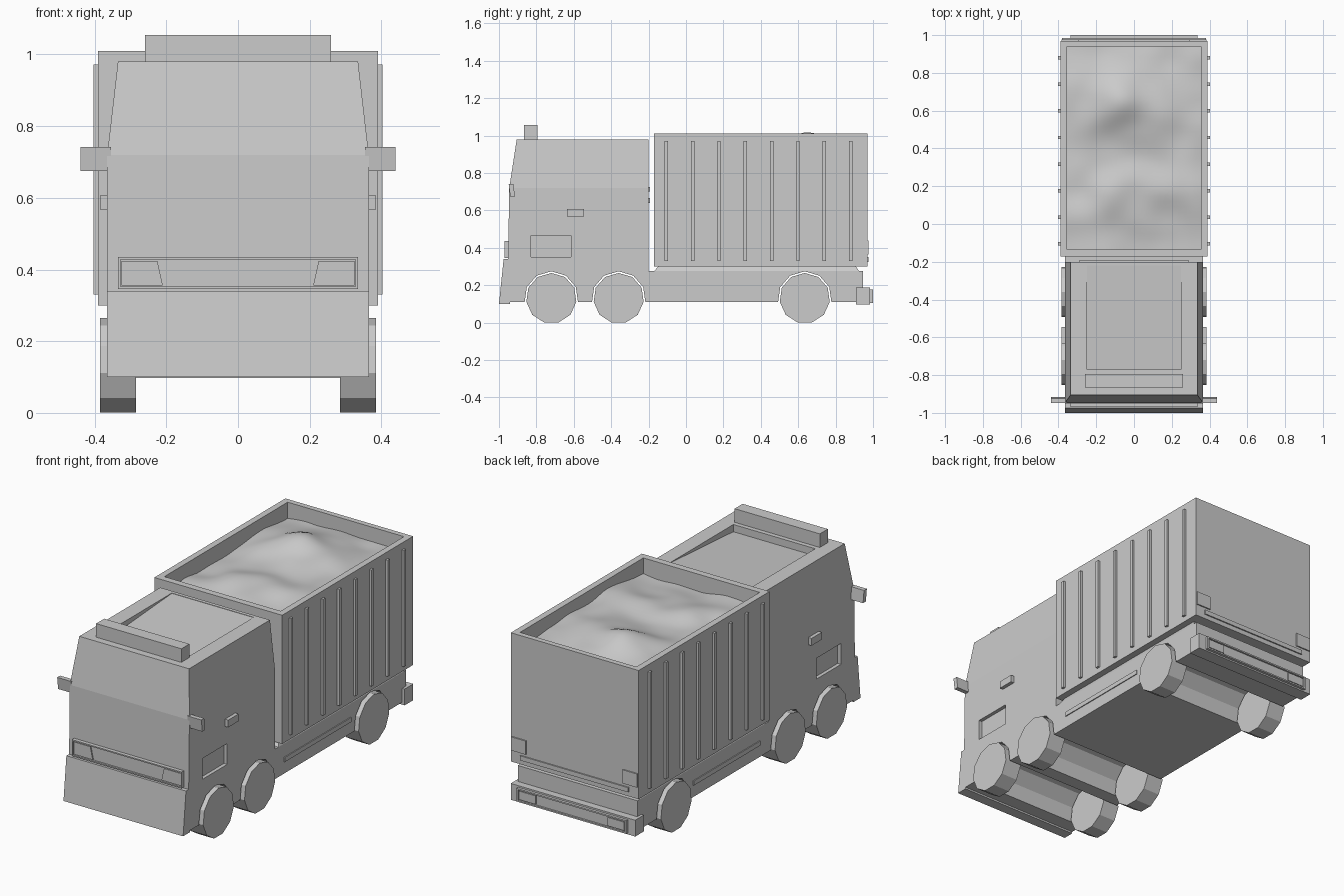
import bpy, bmesh, math
from mathutils import noise, Vector

if "Cube" in bpy.data.objects:
    bpy.data.objects.remove(bpy.data.objects["Cube"], do_unlink=True)

grey = bpy.data.materials.new("plain_grey")
grey.use_nodes = True
grey.diffuse_color = (0.6, 0.6, 0.6, 1)
grey.node_tree.nodes["Principled BSDF"].inputs["Base Color"].default_value = (0.6, 0.6, 0.6, 1)


def finish(name, bm):
    bmesh.ops.recalc_face_normals(bm, faces=bm.faces)
    mesh = bpy.data.meshes.new(name)
    bm.to_mesh(mesh)
    bm.free()
    mesh.materials.append(grey)
    obj = bpy.data.objects.new(name, mesh)
    bpy.context.collection.objects.link(obj)
    return obj


def loft(name, *rings, sides=(1,)):
    """Stack rectangles (z, x0, x1, y0, y1); sides=(1, -1) also mirrors across x."""
    bm = bmesh.new()
    for s in sides:
        loops = [[bm.verts.new((s * x, y, z)) for x, y in
                  ((x0, y0), (x1, y0), (x1, y1), (x0, y1))] for z, x0, x1, y0, y1 in rings]
        bm.faces.new(loops[0])
        bm.faces.new(loops[-1])
        for a, b in zip(loops, loops[1:]):
            for i in range(4):
                j = (i + 1) % 4
                bm.faces.new((a[i], a[j], b[j], b[i]))
    return finish(name, bm)


def box(name, x, y, z, sides=(1,)):
    return loft(name, (z[0], *x, *y), (z[1], *x, *y), sides=sides)


def drum(name, y, radius, x0, x1, sides=(1,)):
    """Eleven-sided drum lying along x, flat side down."""
    bm = bmesh.new()
    for s in sides:
        ends = [[bm.verts.new((s * x, y + radius * math.sin(a), 0.13 + radius * math.cos(a)))
                 for a in (math.tau * k / 11 for k in range(11))] for x in (x0, x1)]
        for end in ends:
            bm.faces.new(end)
        for i in range(11):
            j = (i + 1) % 11
            bm.faces.new((ends[0][i], ends[0][j], ends[1][j], ends[1][i]))
    return finish(name, bm)


def cut(obj, *cutters):
    for cutter in cutters:
        mod = obj.modifiers.new("cut", "BOOLEAN")
        mod.operation, mod.solver, mod.object = "DIFFERENCE", "EXACT", cutter
        bpy.context.view_layer.objects.active = obj
        bpy.ops.object.modifier_apply(modifier=mod.name)
        bpy.data.objects.remove(cutter, do_unlink=True)


BOTH = (1, -1)
AXLES = {"front": -0.72, "middle": -0.36, "rear": 0.635}


def arch(axle):
    return drum("arch_cutter", AXLES[axle], 0.144, -0.6, 0.6)


# Cab with wheel arches, sloping roof recess and side panels
cab = loft("cab", (0.11, -0.365, 0.365, -0.955, -0.2),
           (0.72, -0.365, 0.365, -0.945, -0.2),
           (0.98, -0.335, 0.335, -0.905, -0.2))
roof_cut = box("roof_cutter", (-0.25, 0.25), (-0.77, -0.22), (0.94, 1.1))
for v in roof_cut.data.vertices:
    if v.co.z < 1 and v.co.y > -0.5:
        v.co.z = 0.978
cut(cab, arch("front"), arch("middle"), roof_cut,
    box("panel_cutter", (0.345, 0.5), (-0.83, -0.615), (0.35, 0.465), BOTH))

# Cab fittings
box("roof_light_bar", (-0.26, 0.26), (-0.865, -0.795), (0.975, 1.055))
loft("mirrors", (0.675, 0.355, 0.44, -0.94, -0.915),
     (0.742, 0.355, 0.44, -0.948, -0.923), sides=BOTH)
handles = box("door_handles", (0.36, 0.385), (-0.635, -0.545), (0.567, 0.607), BOTH)
for i, z in enumerate((0.64, 0.7)):
    box(f"cab_back_strip_{i + 1}", (-0.29, 0.29), (-0.202, -0.193), (z, z + 0.025))

# Front bumper, lamp panel and headlights
loft("front_bumper", (0.1, -0.365, 0.365, -1.0, -0.94),
     (0.34, -0.365, 0.365, -0.975, -0.94))
panel = box("lamp_panel", (-0.335, 0.335), (-0.97, -0.94), (0.345, 0.435))
cut(panel, box("lamp_cutter", (-0.328, 0.328), (-1.1, -0.96), (0.352, 0.428)))
loft("headlights", (0.356, 0.21, 0.325, -0.967, -0.95),
     (0.424, 0.225, 0.325, -0.967, -0.95), sides=BOTH)

# Chassis and subframe
chassis = box("chassis", (-0.365, 0.365), (-0.2, 0.945), (0.11, 0.275))
cut(chassis, arch("rear"), arch("middle"))
box("side_strips", (0.36, 0.37), (-0.12, 0.46), (0.175, 0.2), BOTH)
loft("subframe", (0.275, -0.365, 0.365, -0.17, 0.925),
     (0.305, -0.35, 0.35, -0.145, 0.905))

# Wheels
for axle, y in AXLES.items():
    drum(f"{axle}_wheels", y, 0.135, 0.285, 0.385, BOTH)

# Open container with ribbed sides
container = box("container", (-0.39, 0.39), (-0.172, 0.97), (0.3, 1.01))
cut(container, box("hollow_cutter", (-0.355, 0.355), (-0.135, 0.94), (0.8, 1.2)))
for i in range(8):
    y = -0.105 + 0.1407 * i
    box(f"container_rib_{i + 1}", (0.38, 0.403), (y - 0.009, y + 0.009), (0.33, 0.972), BOTH)

# Rear lamps, tail bar and rear bumper
box("rear_lamps", (0.295, 0.385), (0.96, 0.977), (0.365, 0.44), BOTH)
box("tail_bar", (-0.33, 0.33), (0.96, 0.977), (0.325, 0.35))
box("rear_bumper", (-0.38, 0.38), (0.91, 0.985), (0.097, 0.187))
rear_panel = box("rear_panel", (-0.335, 0.335), (0.97, 1.0), (0.105, 0.178))
cut(rear_panel, box("rear_cutter", (-0.325, 0.325), (0.99, 1.1), (0.113, 0.17)))
box("bumper_lamps", (0.22, 0.32), (0.98, 0.997), (0.118, 0.165), BOTH)

# Heaped load: smooth mounds (x, y, height, spread) over gentle noise
mounds = ((-0.08, 0.66, 0.09, 0.12), (0.2, 0.6, 0.035, 0.13),
          (0.25, 0.2, 0.035, 0.12), (-0.1, 0.15, 0.03, 0.12))
bm = bmesh.new()
bmesh.ops.create_grid(bm, x_segments=26, y_segments=38, size=1)
for v in bm.verts:
    x, y = v.co.x * 0.356, 0.4025 + v.co.y * 0.539
    z = 0.925 + 0.02 * noise.noise(Vector((x * 6, y * 6, 0.3)))
    z += sum(h * math.exp(-((x - a) ** 2 + (y - b) ** 2) / (2 * s * s)) for a, b, h, s in mounds)
    v.co = (x, y, z)
for f in bm.faces:
    f.smooth = True
finish("heaped_load", bm)
